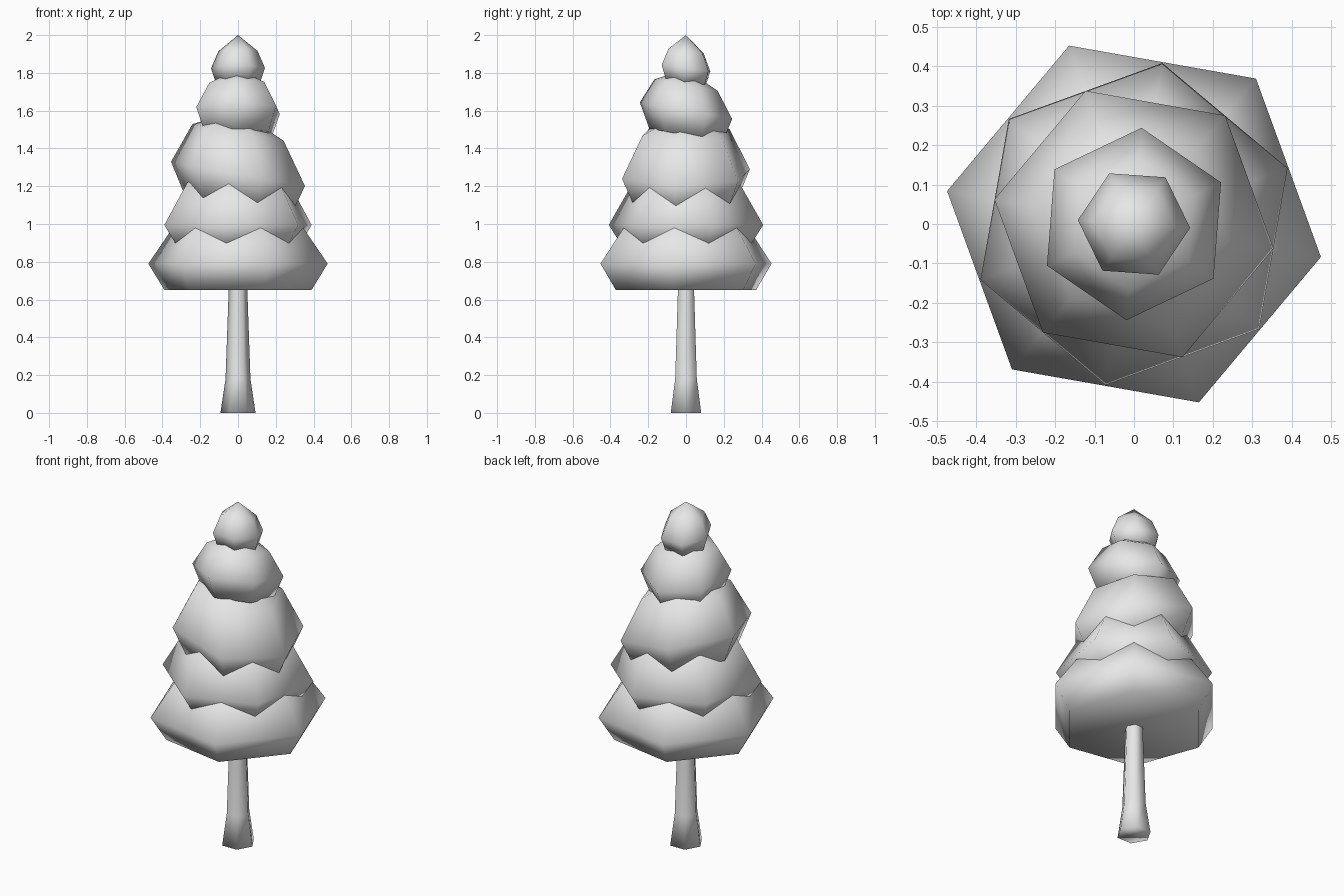
import bpy, bmesh
from math import cos, sin, radians

cube = bpy.data.objects.get("Cube")
if cube:
    bpy.data.objects.remove(cube, do_unlink=True)

grey = bpy.data.materials.new("plain_grey")
grey.use_nodes = True
colour = (0.8, 0.8, 0.8, 1)
grey.diffuse_color = colour
grey.node_tree.nodes["Principled BSDF"].inputs["Base Color"].default_value = colour

SIDES = 6


def ringed_solid(name, profile, turn=0, slope=(0, 0), tip=None):
    """Loft six-sided rings (radius, height); slope leans the rings in x and y."""
    bm = bmesh.new()
    rings = []
    for r, z in profile:
        ring = []
        for i in range(SIDES):
            a = radians(turn) + radians(360) * i / SIDES
            x, y = r * cos(a), r * sin(a)
            ring.append(bm.verts.new((x, y, z + slope[0] * x + slope[1] * y)))
        rings.append(ring)
    for low, high in zip(rings, rings[1:]):
        for i in range(SIDES):
            j = (i + 1) % SIDES
            bm.faces.new((low[i], low[j], high[j], high[i]))
    bm.faces.new(rings[0][::-1])
    if tip is None:
        bm.faces.new(rings[-1])
    else:
        top = bm.verts.new((0, 0, tip))
        for i in range(SIDES):
            bm.faces.new((rings[-1][i], rings[-1][(i + 1) % SIDES], top))
    for f in bm.faces:
        f.smooth = True
    bmesh.ops.recalc_face_normals(bm, faces=bm.faces)
    mesh = bpy.data.meshes.new(name)
    bm.to_mesh(mesh)
    bm.free()
    mesh.materials.append(grey)
    ob = bpy.data.objects.new(name, mesh)
    bpy.context.collection.objects.link(ob)
    return ob


# Trunk with a flared foot
ringed_solid("trunk", [(0.093, 0), (0.066, 0.18), (0.049, 0.66), (0.046, 0.75)])

# Foliage tiers, bottom to top: each has an underside, a wide belt and a shoulder
ringed_solid("foliage_bottom", [(0.395, 0.65), (0.482, 0.79), (0.33, 1.01)],
             turn=-10, tip=1.1)
ringed_solid("foliage_lower", [(0.335, 0.87), (0.415, 0.995), (0.285, 1.22)],
             turn=20, tip=1.32)
ringed_solid("foliage_middle", [(0.29, 1.11), (0.36, 1.265), (0.245, 1.485)],
             turn=-10, slope=(-0.18, 0.01), tip=1.6)
ringed_solid("foliage_upper", [(0.195, 1.47), (0.245, 1.6), (0.168, 1.735)],
             turn=25.5, slope=(0, -0.18), tip=1.82)
ringed_solid("foliage_top", [(0.118, 1.75), (0.143, 1.825), (0.104, 1.915)],
             turn=-4, slope=(0, -0.13), tip=2.0)
